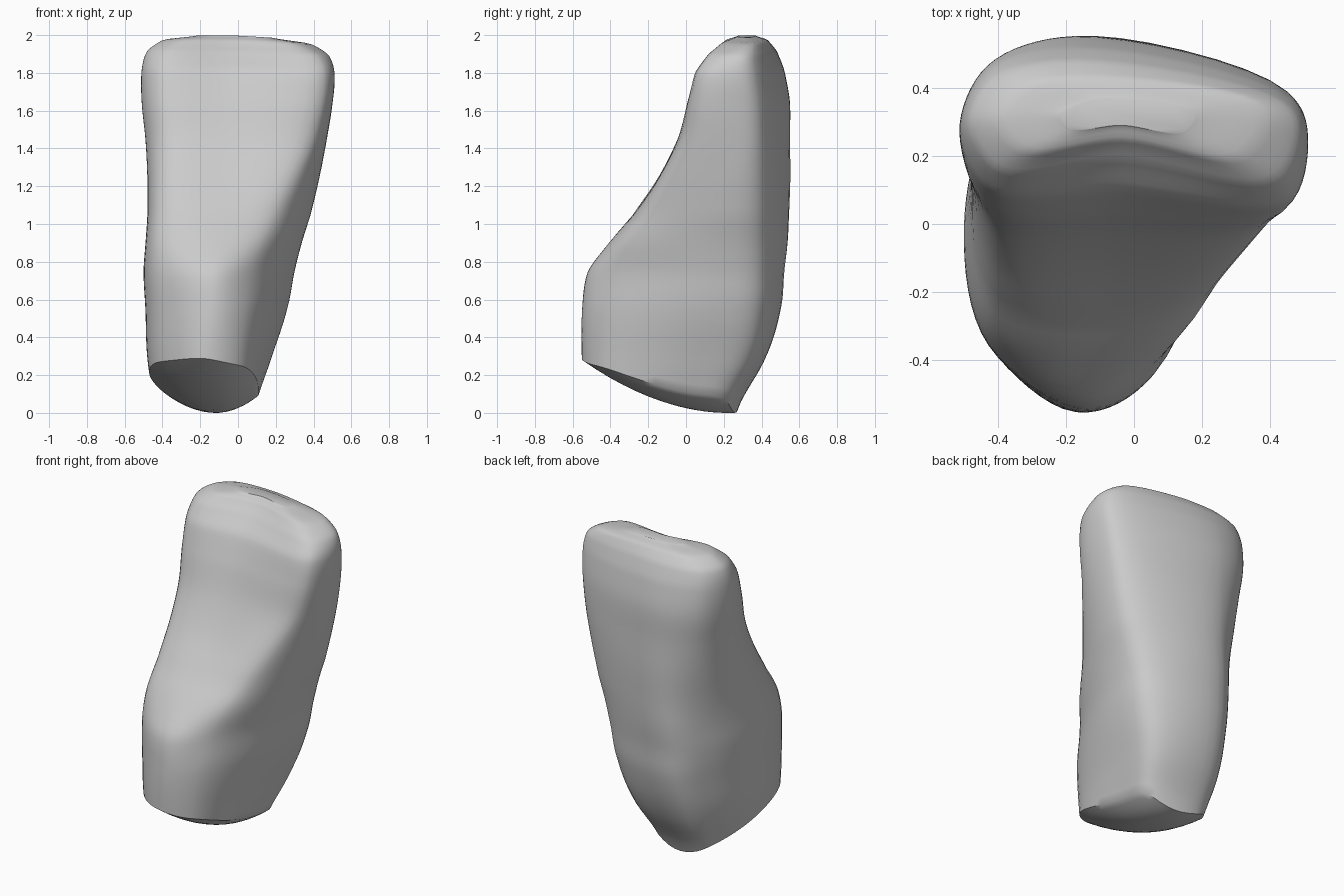
import bpy, bmesh, math
from mathutils import Vector

old = bpy.data.objects.get("Cube")
if old:
    bpy.data.objects.remove(old)

# Key sections in hundredths: height, min x, max x, front y, back y,
# front ridge x and y, front right shoulder y, back left shoulder y
ROWS = [
    (0, -44, 8, -53, 26, 1, -45, -34, 19),
    (30, -48, 17, -55, 41, 3, -46, -35, 34),
    (55, -49, 25, -55, 49, 6, -44, -36, 39),
    (75, -50, 29, -52, 51, 9, -38, -35, 40),
    (90, -49, 33, -41, 53, 14, -32, -32, 40),
    (105, -48, 38, -28, 54, 21, -21, -23, 40),
    (125, -48, 43, -14, 55, 30, -10, -11, 40),
    (145, -49, 47, -4, 55, 39, 0, -1, 40),
    (165, -51, 50, 3, 55, 44, 4, 5, 39),
    (182, -51, 51, 10, 52, 45, 7, 10, 37),
    (192, -48, 48, 19, 48, 41, 13, 16, 36),
    (198, -39, 38, 25, 43, 30, 20, 22, 36),
    (200, -22, 18, 29, 37, 14, 27, 28, 34),
]
SIDES, LEVELS, CAP_RINGS = 64, 60, 8
CENTRE = Vector((-0.12, 0.0))


def catmull(a, b, c, d, t):
    return b + (c - a) * (t / 2) + (a * 2 - b * 5 + c * 4 - d) * (t * t / 2) \
        + (b * 3 - a - c * 3 + d) * (t ** 3 / 2)


def centripetal(a, b, c, d, t):
    """Curve from b to c that never loops on uneven spacing."""
    ab, bc, cd = (math.sqrt((q - p).length) for p, q in ((a, b), (b, c), (c, d)))
    start = ((b - a) / ab - (c - a) / (ab + bc) + (c - b) / bc) * bc
    end = ((c - b) / bc - (d - b) / (bc + cd) + (d - c) / cd) * bc
    return b + start * t + ((c - b) * 3 - start * 2 - end) * t ** 2 \
        + ((b - c) * 2 + start + end) * t ** 3


def row_at(z):
    """Blend the key sections at height z."""
    last = len(ROWS) - 1
    i = next((k for k in range(last) if z * 100 <= ROWS[k + 1][0]), last - 1)
    t = (z * 100 - ROWS[i][0]) / (ROWS[i + 1][0] - ROWS[i][0])
    picks = [ROWS[min(max(k, 0), last)] for k in range(i - 1, i + 3)]
    return [catmull(*(p[n] for p in picks), t) / 100 for n in range(1, 9)]


def outline(z, u):
    """Point on the rounded three-cornered section at height z."""
    xl, xr, yf, yb, rx, ry, ly, er = row_at(z)
    w, depth = xr - xl, yb - ly
    corner_y = yb - depth * (0.1 + 0.14 * depth)
    pts = [Vector(p) for p in (
        (xl, (ly + corner_y) / 2),
        (xl + 0.09 * w, ly),
        (xl + 0.46 * w, yf),
        (rx, ry),
        (xr, er - 0.35 * (er - ry)),
        (xr - 0.05 * w, er),
        (xl + 0.33 * w, yb),
        (xl + 0.08, corner_y))]
    n = len(pts)
    i = int(u * n)
    return centripetal(*(pts[(i + k) % n] for k in (-1, 0, 1, 2)), u * n - i)


def underside(p):
    """Shallow bowl rising towards the front, steeper on one side."""
    x = p.x + 0.1
    return 0.45 * (p.y - 0.25) ** 2 + (1.8 if x > 0 else 1.2) * x * x


bm = bmesh.new()


def add_ring(points):
    return [bm.verts.new(p) for p in points]


def bridge(low, high):
    for i in range(SIDES):
        j = (i + 1) % SIDES
        bm.faces.new((low[i], low[j], high[j], high[i]))


# Stone walls, from the slanted rim to the crown
rings = []
for level in range(LEVELS + 1):
    v = math.sin(level / LEVELS * math.pi / 2) * 2
    points = []
    for s in range(SIDES):
        u = s / SIDES
        foot = underside(outline(0.15, u))
        z = v + max(0, 1 - v / 0.8) * foot
        p = outline(z, u)
        droop = 0.06 * max(0, p.x) * max(0, (z - 1.6) / 0.4)
        points.append((p.x, p.y, z - droop))
    rings.append(add_ring(points))
for low, high in zip(rings, rings[1:]):
    bridge(low, high)

# Crown
bm.faces.new(rings[-1])

# Curved underside
upper = rings[0]
rim = [v.co.copy() for v in upper]
for r in range(1, CAP_RINGS):
    f = 1 - r / CAP_RINGS
    points = []
    for co in rim:
        p = CENTRE.lerp(co.xy, f)
        lift = co.z - underside(co.xy)
        points.append((p.x, p.y, underside(p) + lift * f * f))
    ring = add_ring(points)
    bridge(ring, upper)
    upper = ring
bm.faces.new(reversed(upper))

# Rest on the ground
lowest = min(v.co.z for v in bm.verts)
for v in bm.verts:
    v.co.z -= lowest
bmesh.ops.recalc_face_normals(bm, faces=bm.faces)

mesh = bpy.data.meshes.new("stone")
bm.to_mesh(mesh)
bm.free()
stone = bpy.data.objects.new("stone", mesh)
bpy.context.collection.objects.link(stone)

# Plain grey
grey = bpy.data.materials.new("stone_grey")
grey.use_nodes = True
colour = (0.6, 0.6, 0.6, 1)
grey.diffuse_color = colour
grey.node_tree.nodes["Principled BSDF"].inputs["Base Color"].default_value = colour
mesh.materials.append(grey)

bpy.context.view_layer.objects.active = stone
stone.select_set(True)
bpy.ops.object.shade_smooth_by_angle(angle=math.radians(40))
